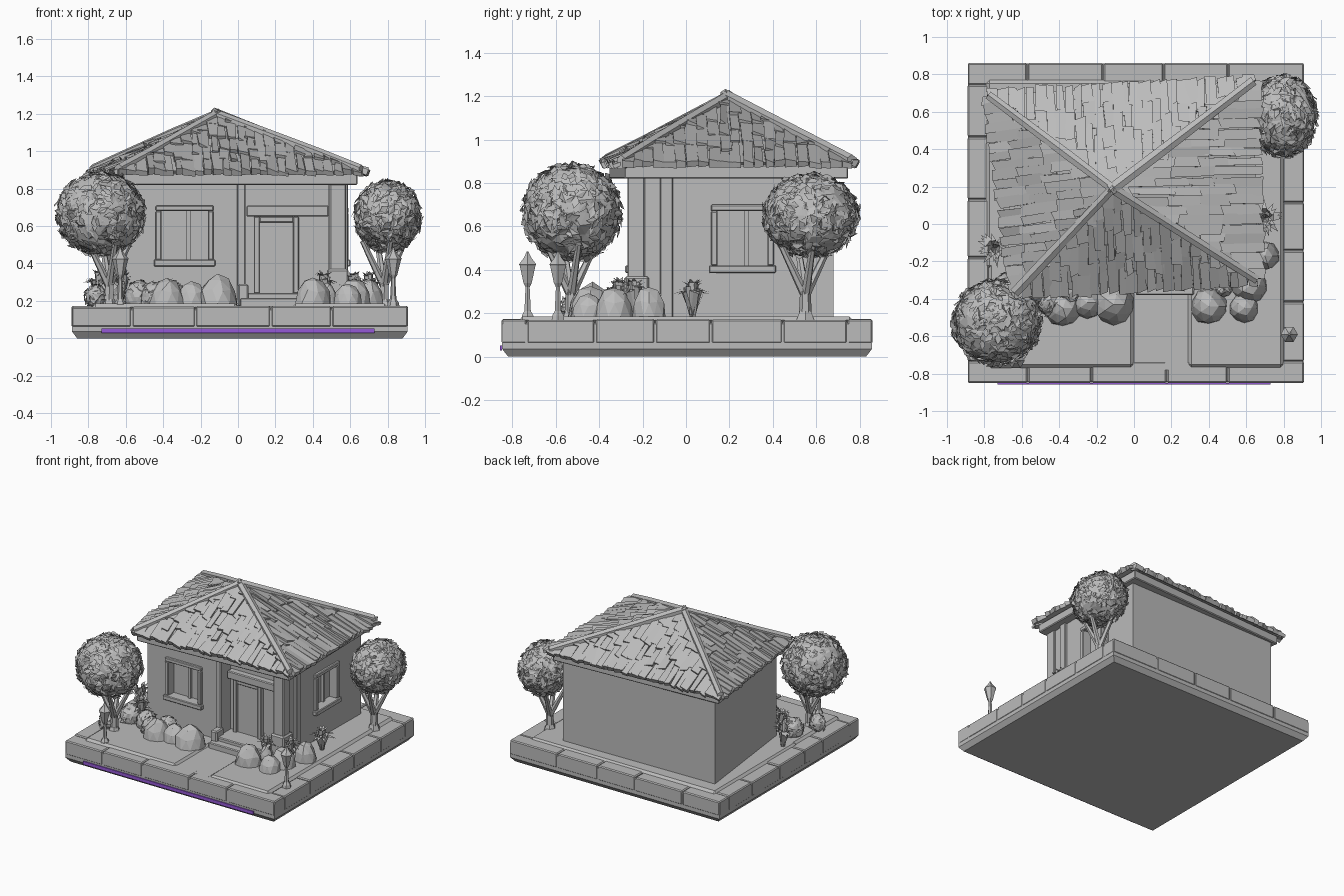
import bpy, bmesh, math, random
from mathutils import Vector, Matrix

if "Cube" in bpy.data.objects:
    bpy.data.objects.remove(bpy.data.objects["Cube"])

random.seed(4)
R = random.uniform


def material(name, rgb):
    m = bpy.data.materials.new(name)
    m.diffuse_color = (*rgb, 1)
    m.use_nodes = True
    m.node_tree.nodes["Principled BSDF"].inputs["Base Color"].default_value = m.diffuse_color
    return m


GREY = material("plain grey", (0.5, 0.5, 0.5))
PURPLE = material("purple", (0.30, 0.10, 0.68))


def finish(name, bm, mat=GREY, bevel=0, recalc=True):
    if recalc:
        bmesh.ops.recalc_face_normals(bm, faces=bm.faces)
    me = bpy.data.meshes.new(name)
    bm.to_mesh(me)
    bm.free()
    me.materials.append(mat)
    ob = bpy.data.objects.new(name, me)
    bpy.context.collection.objects.link(ob)
    if bevel:
        b = ob.modifiers.new("bevel", "BEVEL")
        b.width, b.segments = bevel, 1
    return ob


def add_loft(bm, rings):
    """Closed solid through a list of equal-sized point rings."""
    rs = [[bm.verts.new(p) for p in ring] for ring in rings]
    n = len(rs[0])
    for a, b in zip(rs, rs[1:]):
        for i in range(n):
            bm.faces.new((a[i], a[(i + 1) % n], b[(i + 1) % n], b[i]))
    bm.faces.new(rs[0][::-1])
    bm.faces.new(rs[-1])


def prism(name, pts, z0, z1, mat=GREY, bevel=0):
    bm = bmesh.new()
    add_loft(bm, [[(x, y, z) for x, y in pts] for z in (z0, z1)])
    return finish(name, bm, mat, bevel)


def rect(x0, x1, y0, y1):
    return [(x0, y0), (x1, y0), (x1, y1), (x0, y1)]


def box(name, x0, x1, y0, y1, z0, z1, mat=GREY, bevel=0):
    return prism(name, rect(x0, x1, y0, y1), z0, z1, mat, bevel)


def tube(bm, p, q, r0, r1, n=6):
    p, q = Vector(p), Vector(q)
    rot = (q - p).to_track_quat('Z', 'Y')
    circle = [Vector((math.cos(i * math.tau / n), math.sin(i * math.tau / n), 0)) for i in range(n)]
    add_loft(bm, [[c + rot @ (v * r) for v in circle] for c, r in ((p, r0), (q, r1))])


# --- Base: slab with chamfered underside, kerb stones, paving strip ---
bm = bmesh.new()
add_loft(bm, [[(x, y, z) for x, y in rect(-.89 + i, .91 - i, -.85 + i, .86 - i)]
              for i, z in ((.03, 0), (.003, .035), (.003, .15), (.012, .158))])
finish("base_slab", bm)
for side in range(4):
    along_x = side < 2
    lo, hi = (-.89, .91) if along_x else (-.735, .745)
    cuts = [lo] + [lo + (hi - lo) * (i + R(-.2, .2)) / 5 for i in range(1, 5)] + [hi]
    for a, b in zip(cuts, cuts[1:]):
        a, b = a + .002, b - .002
        if along_x:
            y = (-.85, .745)[side]
            box("kerb_stone", a, b, y, y + .115, .06, .17 + R(-.003, .003), bevel=.007)
        else:
            x = (-.89, .795)[side - 2]
            box("kerb_stone", x, x + .115, a, b, .06, .17 + R(-.003, .003), bevel=.007)
box("front_stripe", -.73, .73, -.857, -.849, .027, .052, PURPLE)

# --- Lawn beds, path and steps ---
box("lawn_left", -.78, 0, -.77, -.2, .15, .185, bevel=.02)
box("lawn_right", .29, .80, -.77, -.2, .15, .185, bevel=.02)
box("lawn_back", -.79, .80, -.24, .77, .15, .185, bevel=.02)
box("path", 0, .29, -.78, -.25, .15, .172)
box("lower_step", .01, .32, -.38, -.2, .16, .215, bevel=.006)
box("upper_step", .04, .50, -.32, -.1, .16, .242, bevel=.006)
box("step_block", 0, .055, -.34, -.25, .17, .29, bevel=.008)

# --- House body with porch recess and two window openings ---
walls = prism("walls", [(-.71, .66), (-.60, -.25), (.04, -.25), (.04, -.15), (.485, -.15),
                        (.485, -.19), (.565, -.19), (.58, .68)], .16, .86)


def window(name, centre, half_w, z0, z1, turned):
    """Recess cut into the wall plus a four-sided frame; turned means facing +x."""
    def part(label, a, b, d0, d1, za, zb, bevel=0):
        if turned:
            return box(label, centre[0] + d0, centre[0] + d1, centre[1] + a, centre[1] + b, za, zb, bevel=bevel)
        return box(label, centre[0] + a, centre[0] + b, centre[1] - d1, centre[1] - d0, za, zb, bevel=bevel)
    w, f = half_w, .03
    cut = part(name + "_cutter", -w + f, w - f, -.05, .06, z0 + f, z1 - f)
    cut.hide_render = True
    cut.hide_viewport = True
    m = walls.modifiers.new(name, "BOOLEAN")
    m.operation, m.object, m.solver = 'DIFFERENCE', cut, 'EXACT'
    part(name + "_sill", -w - .01, w + .01, -.02, .03, z0 - .005, z0 + f, .005)
    part(name + "_head", -w, w, -.02, .02, z1 - f, z1, .005)
    for s in (-1, 1):
        c = s * (w - f / 2)
        part(name + "_jamb", c - f / 2, c + f / 2, -.02, .02, z0 + f, z1 - f, .005)
    part(name + "_mullion", .01, .03, -.055, -.03, z0 + f, z1 - f)


window("front_window", (-.285, -.25), .155, .39, .71, False)
window("side_window", (.572, .26), .145, .39, .70, True)

box("left_pilaster", -.005, .04, -.268, -.2, .17, .83, bevel=.006)
box("corner_post", .49, .578, -.27, -.19, .17, .83, bevel=.006)
box("post_plinth", .475, .592, -.285, -.17, .17, .37, bevel=.01)
box("side_pilaster", .55, .587, -.12, -.06, .17, .83, bevel=.005)
box("door_lintel", .045, .485, -.20, -.14, .65, .71, bevel=.006)
box("door_leaf", .115, .295, -.165, -.14, .24, .62)
for x in (.085, .295):
    box("door_jamb", x, x + .03, -.185, -.14, .24, .65, bevel=.004)
box("door_head", .115, .295, -.185, -.14, .62, .65, bevel=.004)

# --- Roof: eave slab, hip pyramid, rough tiles and hip caps ---
EAVE = [Vector(p) for p in ((-.64, -.37, .895), (.66, -.30, .895), (.64, .765, .895), (-.78, .69, .895))]
APEX = Vector((-.115, .19, 1.19))
mid = sum(EAVE, Vector()) / 4
prism("eave_board", [((mid + (p - mid) * .97)[:2]) for p in EAVE], .82, .885, bevel=.006)
bm = bmesh.new()
v = [bm.verts.new(p) for p in EAVE]
top = bm.verts.new(APEX)
bm.faces.new(v[::-1])
for i in range(4):
    bm.faces.new((v[i], v[(i + 1) % 4], top))
finish("roof_core", bm)

bm = bmesh.new()
for i in range(4):
    e0, e1 = EAVE[i], EAVE[(i + 1) % 4]
    edge = e1 - e0
    a = (APEX - e0).dot(edge) / edge.length_squared
    up = APEX - (e0 + edge * a)
    nrm = edge.cross(up).normalized()
    count = int(edge.length / .05)
    limit = lambda u: max(0, min(u / a, (1 - u) / (1 - a)))
    for k in range(count):
        u0, u1 = k / count, (k + 1.05) / count
        t, end = -.04, max(limit(u0), limit(min(u1, 1)))
        while t < end:
            t2 = t + R(.16, .34)
            w0, w1 = u0 + R(-.008, .008), u1 + R(-.008, .008)
            spots = [(w0, t), (w1, t + R(-.03, .03)), (w1 + R(-.008, .008), t2 + .03), (w0 + R(-.008, .008), t2 + .03)]
            lift = [R(.014, .034), R(.004, .022), R(.0, .012), R(.004, .016)]
            pts = [e0 + edge * uu + up * min(tt, limit(uu)) for uu, tt in spots]
            add_loft(bm, [[p - nrm * .012 for p in pts], [p + nrm * h for p, h in zip(pts, lift)]])
            t = t2
finish("roof_tiles", bm)

bm = bmesh.new()
for p in EAVE:
    d = p - APEX
    side = d.cross(Vector((0, 0, 1))).normalized()
    rings = []
    for f in (-.015, .35, .7, 1.0):
        c = APEX + d * f + Vector((0, 0, R(.0, .006)))
        w = .026 + R(-.004, .004)
        rings.append([c - side * w + Vector((0, 0, -.03)), c + side * w + Vector((0, 0, -.03)),
                      c + side * w + Vector((0, 0, .018)), c + Vector((0, 0, .033)), c - side * w + Vector((0, 0, .018))])
    add_loft(bm, rings)
finish("hip_caps", bm)


# --- Greenery helpers ---
def rand_dir():
    return Vector((random.gauss(0, 1), random.gauss(0, 1), random.gauss(0, 1))).normalized()


def foliage(name, centre, radii, leaves, size):
    """Lumpy core covered in folded leaf shards."""
    bm = bmesh.new()
    c, s = Vector(centre), Vector(radii)
    bmesh.ops.create_icosphere(bm, subdivisions=3, radius=1)
    for v in bm.verts:
        v.co = c + v.co * s * R(.86, .95)
    for _ in range(leaves):
        d = rand_dir()
        p = c + d * s * R(.88, .96)
        t = d.cross(rand_dir()).normalized()
        b = d.cross(t)
        q = [p - t * size, p + b * size * .55 + d * size * R(0, .5),
             p + t * size + d * size * R(-.3, .6), p - b * size * .55]
        q = [bm.verts.new(x) for x in q]
        bm.faces.new(q[:3])
        bm.faces.new((q[0], q[2], q[3]))
    finish(name, bm, recalc=False)


def spiky(name, x, y, r, h, n=26):
    bm = bmesh.new()
    for i in range(n):
        a, k = i * 2.4, R(.35, 1)
        d = Vector((math.cos(a), math.sin(a), 0))
        s = Vector((-d.y, d.x, 0)) * .013
        o = Vector((x, y, .17))
        m = o + d * r * k * .5 + Vector((0, 0, h * (1.05 - k * .4)))
        tip = o + d * r * k + Vector((0, 0, h * (1.25 - k * .7)))
        v = [bm.verts.new(p) for p in (o - s, o + s, m + s, m - s, tip)]
        bm.faces.new(v[:4])
        bm.faces.new((v[3], v[2], v[4]))
    finish(name, bm, recalc=False)


# --- Trees ---
for foot, crown, radii in (((-.69, -.53), (-.735, -.525, .665), (.25, .24, .235)),
                           ((.78, .55), (.80, .575, .65), (.185, .23, .20))):
    bm = bmesh.new()
    x, y = foot
    tube(bm, (x, y, .16), (x, y, .21), .05, .03)
    tube(bm, (x, y, .19), (x + .005, y, .33), .03, .023)
    for i in range(4):
        a = i * math.pi / 2 + .3
        tube(bm, (x, y, .28), (x + .12 * math.cos(a), y + .12 * math.sin(a), .52), .022, .014)
    finish("tree_trunk", bm)
    foliage("tree_crown", crown, radii, 750, .033)

# --- Lamps: six-sided turned profile ---
PROFILE = [(.034, .165), (.030, .19), (.017, .21), (.011, .32), (.022, .34), (.042, .42), (.046, .425), (.020, .455), (.004, .485)]
for x, y in ((-.63, -.73), (.83, -.59)):
    bm = bmesh.new()
    add_loft(bm, [[(x + r * math.cos(i * math.pi / 3), y + r * math.sin(i * math.pi / 3), z) for i in range(6)]
                  for r, z in PROFILE])
    finish("garden_lamp", bm)

# --- Rocks ---
for x, y, r, h in ((-.11, -.43, .11, .155), (-.25, -.42, .085, .12), (-.38, -.45, .10, .14), (.40, -.44, .10, .14),
                   (.59, -.45, .08, .11), (.62, -.33, .095, .14), (.70, -.17, .08, .14), (.48, -.34, .05, .12)):
    bm = bmesh.new()
    bmesh.ops.create_icosphere(bm, subdivisions=2, radius=1)
    for v in bm.verts:
        k = R(.92, 1.04)
        v.co = Vector((x + v.co.x * r * k, y + v.co.y * r * k, .185 + max(v.co.z, -.2) * h * k))
    finish("rock", bm)

# --- Shrubs and spiky plants ---
for x, y, r in ((-.45, -.42, .075), (-.35, -.36, .08), (-.53, -.36, .08), (-.68, -.34, .08), (-.76, -.52, .06)):
    foliage("shrub", (x, y, .22), (r, r, r * 1.2), 70, .022)
for x, y, r, h in ((-.74, -.13, .11, .21), (.70, .03, .11, .19), (.46, -.31, .09, .20), (.62, -.24, .10, .20), (-.62, -.3, .1, .2)):
    spiky("spiky_plant", x, y, r, h)
